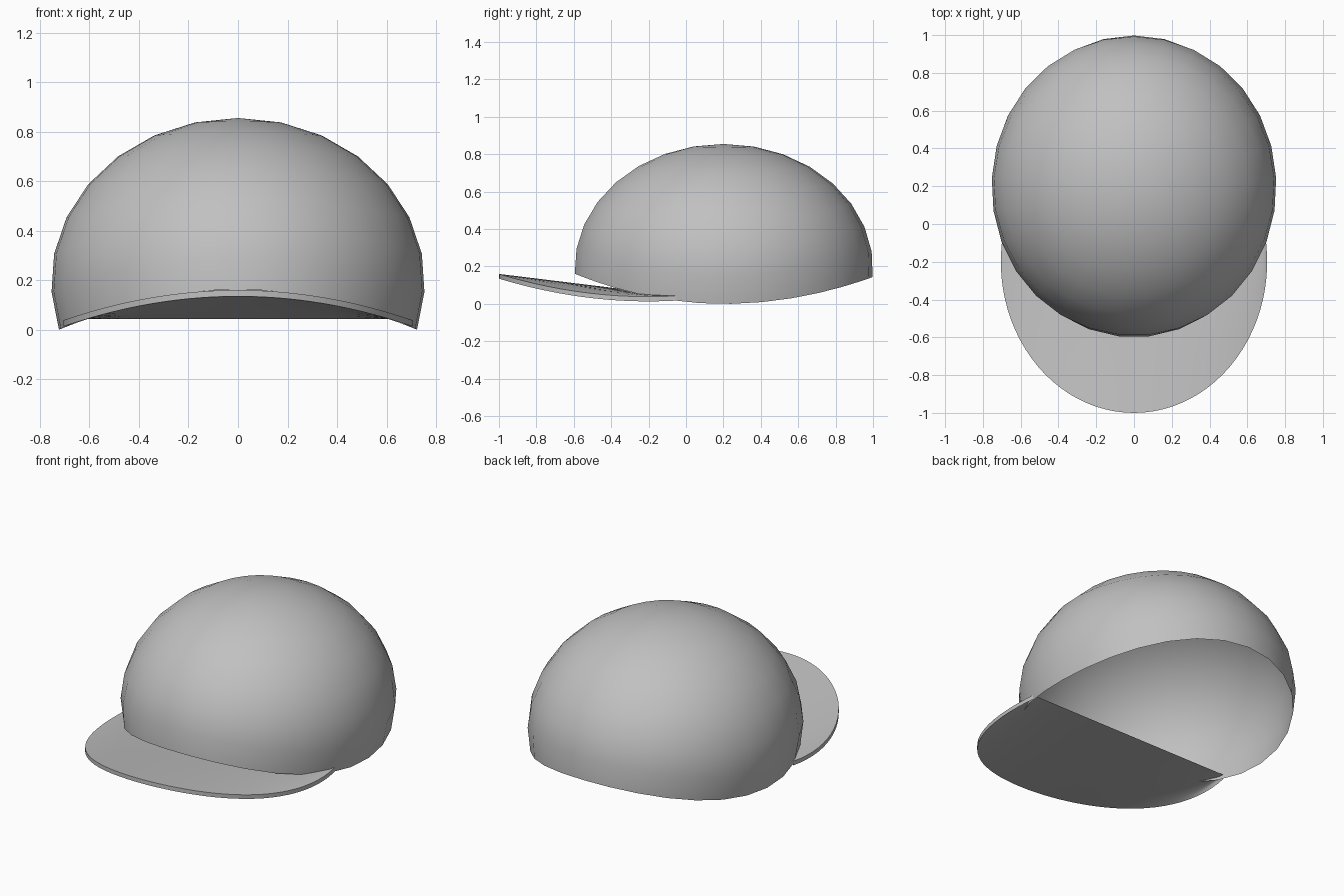
import bpy
import bmesh
from math import sin, cos, acos, pi, radians

if "Cube" in bpy.data.objects:
    bpy.data.objects.remove(bpy.data.objects["Cube"], do_unlink=True)

GREY = (0.53, 0.53, 0.53, 1.0)
grey = bpy.data.materials.new("plain grey")
grey.use_nodes = True
grey.diffuse_color = GREY
grey.node_tree.nodes["Principled BSDF"].inputs["Base Color"].default_value = GREY


def finish(name, bm, angle):
    """Turn the bmesh into a smooth-shaded grey object."""
    mesh = bpy.data.meshes.new(name)
    bm.to_mesh(mesh)
    bm.free()
    mesh.materials.append(grey)
    obj = bpy.data.objects.new(name, mesh)
    bpy.context.collection.objects.link(obj)
    bpy.ops.object.select_all(action="DESELECT")
    obj.select_set(True)
    bpy.context.view_layer.objects.active = obj
    bpy.ops.object.shade_smooth_by_angle(angle=radians(angle))


# Crown: open ellipsoid shell whose rim dips at the sides
RX, RY, RZ = 0.755, 0.80, 0.665
CY, CZ = 0.20, 0.19
SEGMENTS, RINGS = 29, 8


def rim_angle(phi):
    """Polar angle where the ellipsoid meets the arched rim."""
    bend = 0.255 if cos(phi) < 0 else 0.225
    theta = pi / 2
    for _ in range(12):
        z = bend * (RY * sin(theta) * cos(phi)) ** 2
        theta = acos((z - CZ) / RZ)
    return theta


bm = bmesh.new()
top = bm.verts.new((0, CY, CZ + RZ))
columns = []
for s in range(SEGMENTS):
    phi = 2 * pi * s / SEGMENTS
    end = rim_angle(phi)
    columns.append([
        bm.verts.new((RX * sin(t) * sin(phi), CY + RY * sin(t) * cos(phi), CZ + RZ * cos(t)))
        for t in (end * r / RINGS for r in range(1, RINGS + 1))
    ])
for s, a in enumerate(columns):
    b = columns[(s + 1) % SEGMENTS]
    bm.faces.new((top, b[0], a[0]))
    for r in range(RINGS - 1):
        bm.faces.new((a[r], b[r], b[r + 1], a[r + 1]))
finish("crown", bm, 60)

# Visor: ruled between an arched oval front edge and a straight back edge
HALF, DEPTH, BACK_Y, BACK_Z = 0.705, 0.80, -0.05, 0.044
THICK, STEPS, ROWS = 0.025, 48, 4
OVERRUN = radians(10.8)
CORNER = HALF * cos(OVERRUN)

bm = bmesh.new()
sheets = {"upper": [], "lower": []}
for i in range(STEPS + 1):
    t = -OVERRUN + (pi + 2 * OVERRUN) * i / STEPS
    x, y = -HALF * cos(t), -0.2 - DEPTH * sin(t)
    z = 0.16 - 0.245 * x * x
    back_x = max(-CORNER, min(CORNER, x))
    for name, drop in (("upper", 0), ("lower", THICK)):
        row = []
        for r in range(ROWS + 1):
            f = r / ROWS
            row.append(bm.verts.new((x + (back_x - x) * f,
                                     y + (BACK_Y - y) * f,
                                     z - drop + (BACK_Z - z + drop) * f)))
        sheets[name].append(row)
for i in range(STEPS):
    ua, ub = sheets["upper"][i:i + 2]
    la, lb = sheets["lower"][i:i + 2]
    for r in range(ROWS):
        bm.faces.new((ua[r], ub[r], ub[r + 1], ua[r + 1]))
        bm.faces.new((la[r], la[r + 1], lb[r + 1], lb[r]))
    bm.faces.new((ua[0], la[0], lb[0], ub[0]))
bmesh.ops.remove_doubles(bm, verts=bm.verts, dist=0.0005)
bmesh.ops.dissolve_degenerate(bm, edges=bm.edges, dist=0.0001)
finish("visor", bm, 30)
